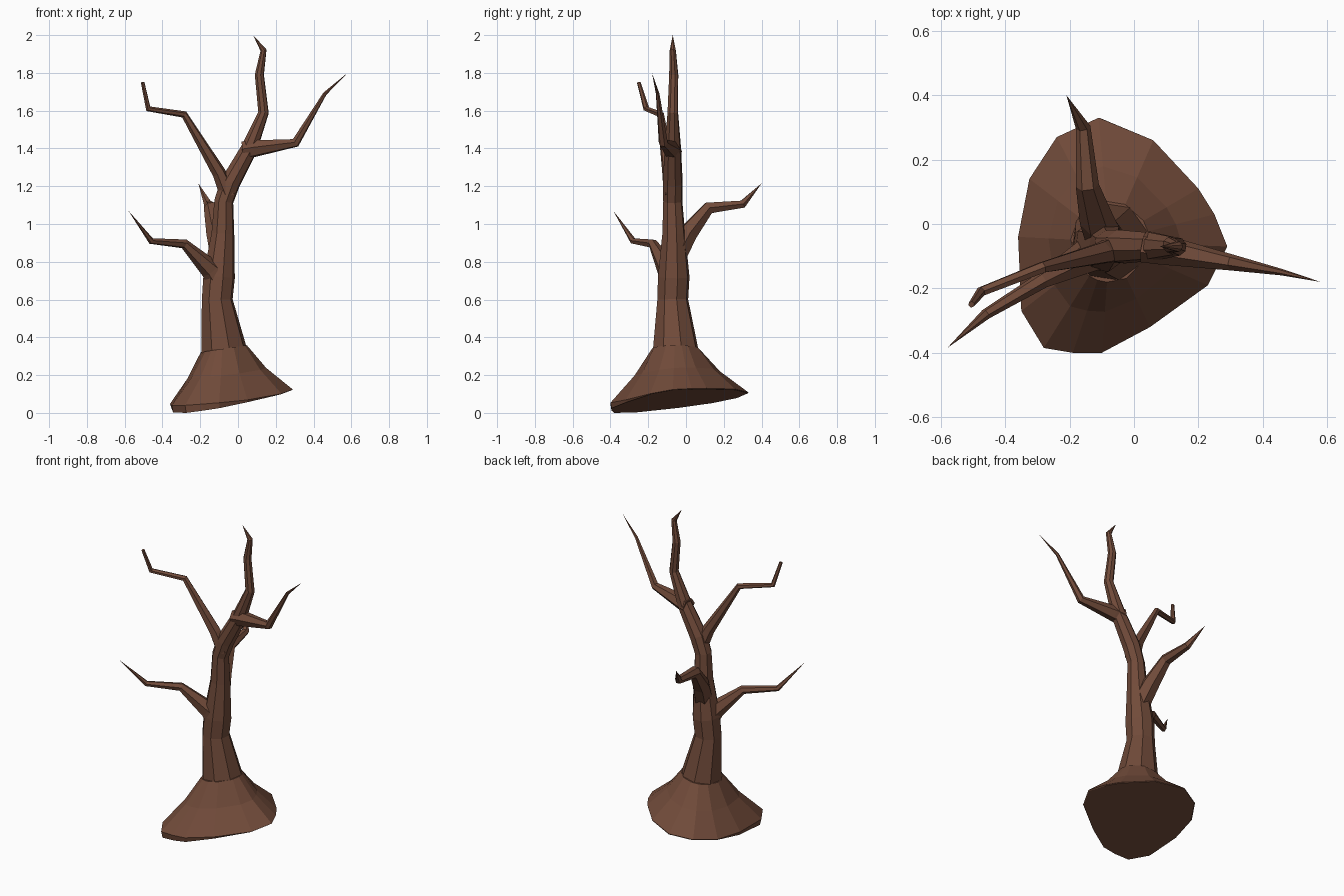
import bpy, bmesh, math
from mathutils import Vector

if "Cube" in bpy.data.objects:
    bpy.data.objects.remove(bpy.data.objects["Cube"])

bark = bpy.data.materials.new("bark brown")
bark.diffuse_color = (0.165, 0.07, 0.042, 1)
bark.use_nodes = True
bark.node_tree.nodes["Principled BSDF"].inputs["Base Color"].default_value = bark.diffuse_color


def finish(name, bm):
    bmesh.ops.recalc_face_normals(bm, faces=bm.faces)
    mesh = bpy.data.meshes.new(name)
    bm.to_mesh(mesh)
    bm.free()
    mesh.materials.append(bark)
    bpy.context.collection.objects.link(bpy.data.objects.new(name, mesh))


def loft(name, rings):
    """Skin a list of point rings; a one-point ring closes to a tip."""
    bm = bmesh.new()
    rows = [[bm.verts.new(p) for p in ring] for ring in rings]
    for a, b in zip(rows, rows[1:]):
        n = len(a)
        for i in range(n):
            j = (i + 1) % n
            if len(b) == 1:
                bm.faces.new((a[i], a[j], b[0]))
            else:
                bm.faces.new((a[i], a[j], b[j], b[i]))
    for row in (rows[0], rows[-1]):
        if len(row) > 2:
            bm.faces.new(row)
    finish(name, bm)


def limb(name, path, sides):
    """Tapered limb along (x, y, z, radius) points."""
    pts = [Vector(p[:3]) for p in path]
    rings, u = [], Vector((1, 0.25, 0.1))
    for i, p in enumerate(pts):
        d0 = (p - pts[max(i - 1, 0)]).normalized()
        d1 = (pts[min(i + 1, len(pts) - 1)] - p).normalized()
        t = (d0 + d1).normalized()
        u = (u - t * u.dot(t)).normalized()
        v = t.cross(u)
        r = path[i][3]
        if r == 0:
            rings.append([p])
        else:
            rings.append([p + r * (math.cos(a) * u + math.sin(a) * v)
                          for a in (2 * math.pi * k / sides for k in range(sides))])
    loft(name, rings)


# Flared root base with a slanted flat underside
outline = [(-.11, .33), (.06, .26), (.20, .11), (.25, .03), (.29, -.07),
           (.23, -.19), (.05, -.32), (-.10, -.40), (-.19, -.40), (-.28, -.385),
           (-.35, -.27), (-.36, -.04), (-.325, .14), (-.24, .27)]
cx, cy = -.075, -.055
under, rim, middle, top = [], [], [], []
for x, y in outline:
    z = .0845 + .149 * x + .111 * y
    low = max(0, -(x + y) - .15) * .07      # thicker lip on the low side
    a = math.atan2(y - cy, x - cx)
    tx, ty = cx + .122 * math.cos(a), cy + .126 * math.sin(a)
    tz = .34 + .15 * (tx - cx)
    under.append((x * .98, y * .985 if low else y, max(z, 0)))
    rim.append((x, y, z + .004 + low))
    middle.append((tx + .42 * (x - tx), ty + .42 * (y - ty),
                   tz + .42 * (z + low - tz) - .02))
    top.append((tx, ty, tz))
loft("root_flare", [under, rim, middle, top])

# Trunk leaning into the top leader
limb("trunk", [(-.075, -.055, .335, .124), (-.11, -.07, .60, .084),
               (-.10, -.065, .72, .086), (-.08, -.065, .95, .062),
               (-.075, -.07, 1.12, .052), (-.04, -.07, 1.22, .054),
               (.06, -.07, 1.40, .045), (.135, -.07, 1.59, .029),
               (.113, -.065, 1.79, .025), (.135, -.07, 1.92, .017),
               (.08, -.07, 2.0, 0)], 8)

# Side branches
limb("upper_left_branch", [(-.05, -.075, 1.15, .045), (-.10, -.09, 1.27, .037),
                           (-.285, -.135, 1.58, .019), (-.475, -.21, 1.61, .016),
                           (-.505, -.25, 1.75, .010)], 6)
limb("upper_right_branch", [(.03, -.07, 1.39, .05), (.09, -.08, 1.40, .047),
                            (.305, -.12, 1.43, .025), (.46, -.15, 1.69, .010),
                            (.58, -.18, 1.80, 0)], 6)
limb("lower_left_branch", [(-.09, -.07, .68, .07), (-.145, -.10, .76, .055),
                           (-.285, -.175, .895, .026), (-.46, -.28, .91, .017),
                           (-.58, -.385, 1.07, 0)], 6)
limb("back_branch", [(-.09, -.05, .84, .06), (-.115, .01, .95, .054),
                     (-.145, .12, 1.085, .036), (-.158, .30, 1.105, .023),
                     (-.21, .40, 1.215, 0)], 6)
